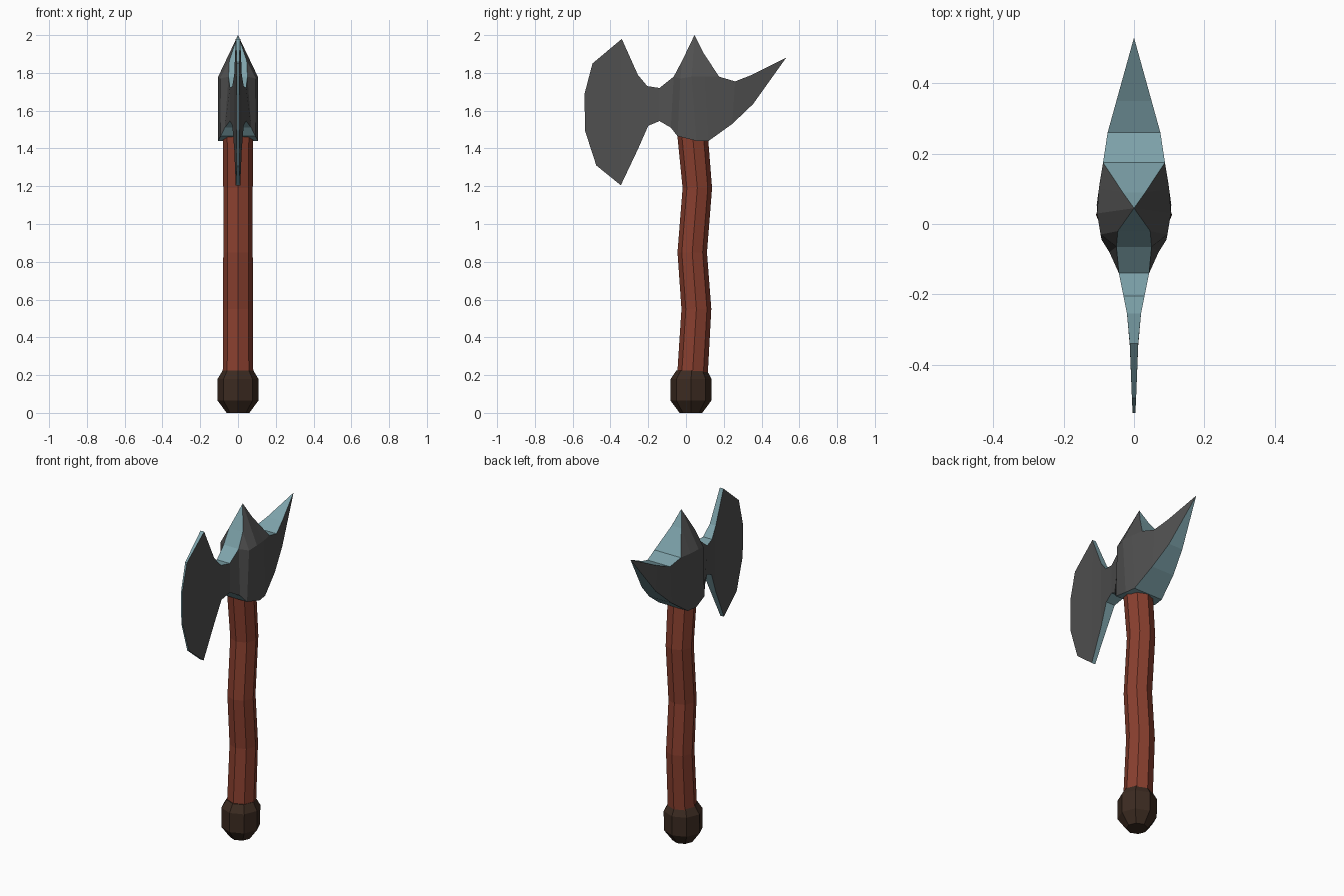
import bpy, bmesh, math

if "Cube" in bpy.data.objects:
    bpy.data.objects.remove(bpy.data.objects["Cube"])


def material(name, rgb):
    m = bpy.data.materials.new(name)
    m.diffuse_color = (*rgb, 1)
    m.use_nodes = True
    m.node_tree.nodes["Principled BSDF"].inputs["Base Color"].default_value = m.diffuse_color
    return m


def finish(name, bm, mats):
    bmesh.ops.remove_doubles(bm, verts=bm.verts, dist=0.0005)
    bmesh.ops.recalc_face_normals(bm, faces=bm.faces)
    mesh = bpy.data.meshes.new(name)
    bm.to_mesh(mesh)
    bm.free()
    for m in mats:
        mesh.materials.append(m)
    ob = bpy.data.objects.new(name, mesh)
    bpy.context.collection.objects.link(ob)
    return ob


def octagon_loft(name, rings, mat, sides=8):
    """Loft rings given as (centre y, z, radius)."""
    bm = bmesh.new()
    loops = []
    for cy, z, r in rings:
        angles = [2 * math.pi * i / sides for i in range(sides)]
        loops.append([bm.verts.new((r * math.cos(a), cy + r * math.sin(a), z)) for a in angles])
    for a, b in zip(loops, loops[1:]):
        for i in range(sides):
            j = (i + 1) % sides
            bm.faces.new((a[i], a[j], b[j], b[i]))
    bm.faces.new(loops[0])
    bm.faces.new(loops[-1])
    return finish(name, bm, [mat])


wood = material("wood", (0.25, 0.05, 0.028))
leather = material("dark_cap", (0.045, 0.024, 0.015))
iron = material("dark_iron", (0.08, 0.08, 0.08))
steel = material("steel_edge", (0.21, 0.37, 0.41))

# Wavy eight-sided handle and its end cap
octagon_loft("handle", [(0.033, 0.18, 0.081), (0.055, 0.55, 0.079), (0.033, 0.85, 0.078),
                        (0.06, 1.19, 0.078), (0.034, 1.48, 0.081)], wood)
octagon_loft("pommel", [(0.026, 0.0, 0.06), (0.026, 0.065, 0.108),
                        (0.027, 0.18, 0.108), (0.03, 0.225, 0.081)], leather)

# Axe head: top and bottom outlines as (y, z, half thickness), blade to spike
top = [(-0.537, 1.69, .004), (-0.495, 1.85, .006), (-0.34, 1.98, .012), (-0.255, 1.79, .02),
       (-0.205, 1.73, .03), (-0.14, 1.72, .043), (-0.065, 1.78, .05), (-0.02, 1.865, .046),
       (0.045, 2.0, 0), (0.09, 1.91, .032), (0.175, 1.78, .088), (0.26, 1.755, .075),
       (0.35, 1.79, .05), (0.53, 1.88, 0)]
bottom = [(-0.535, 1.495, .004), (-0.475, 1.31, .006), (-0.345, 1.205, .012), (-0.255, 1.395, .02),
          (-0.2, 1.52, .03), (-0.14, 1.545, .043), (-0.08, 1.51, .07), (-0.045, 1.465, .092),
          (0.055, 1.44, .106), (0.12, 1.44, .097), (0.245, 1.53, .075), (0.355, 1.635, .047)]
# Swollen socket around the handle
ridge = [(-0.03, 1.77, .095), (0.03, 1.78, .105), (0.1, 1.78, .1)]

bm = bmesh.new()
sides = []
for s in (-1, 1):
    T, B, R = ([bm.verts.new((s * h, y, z)) for y, z, h in pts] for pts in (top, bottom, ridge))
    faces = [(T[i], T[i + 1], B[i + 1], B[i]) for i in range(6)]
    faces += [(T[6], R[0], B[7], B[6]), (T[6], T[7], R[0]), (T[7], T[8], R[1], R[0]),
              (R[0], R[1], B[8], B[7]), (T[8], T[9], R[2], R[1]), (T[9], T[10], R[2]),
              (R[1], R[2], B[9], B[8]), (R[2], T[10], B[9]), (T[10], T[11], B[10], B[9]),
              (T[11], T[12], B[11], B[10]), (T[12], T[13], B[11])]
    for f in faces:
        bm.faces.new(f)
    sides.append(T + B[::-1])
# Rim strip joining both sides
left, right = sides
for i in range(len(left)):
    j = (i + 1) % len(left)
    f = bm.faces.new((left[i], left[j], right[j], right[i]))
    f.material_index = 1
finish("axe_head", bm, [iron, steel])
